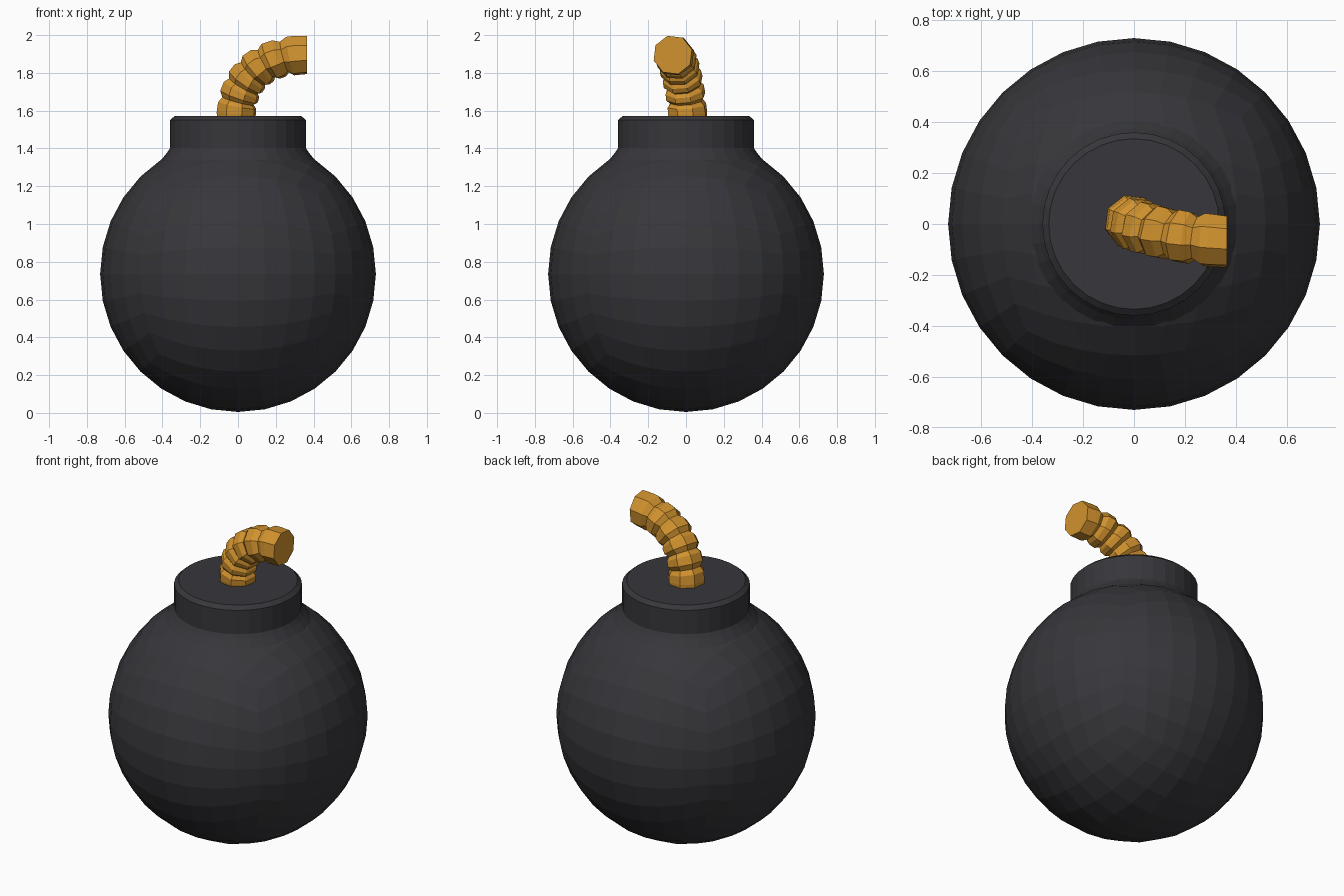
import bpy, bmesh, math
from mathutils import Vector

if "Cube" in bpy.data.objects:
    bpy.data.objects.remove(bpy.data.objects["Cube"])


def material(name, color):
    m = bpy.data.materials.new(name)
    m.diffuse_color = (*color, 1)
    m.use_nodes = True
    m.node_tree.nodes["Principled BSDF"].inputs["Base Color"].default_value = m.diffuse_color
    return m


def finish(name, bm, mat):
    bmesh.ops.recalc_face_normals(bm, faces=bm.faces)
    me = bpy.data.meshes.new(name)
    bm.to_mesh(me)
    bm.free()
    me.materials.append(mat)
    ob = bpy.data.objects.new(name, me)
    bpy.context.collection.objects.link(ob)
    return ob


def skin(bm, rings):
    # Bridge successive rings of vertices
    for a, b in zip(rings, rings[1:]):
        n = len(a)
        for i in range(n):
            j = (i + 1) % n
            bm.faces.new((a[i], a[j], b[j], b[i]))


iron = material("dark iron", (0.038, 0.037, 0.043))
rope = material("orange rope", (0.64, 0.29, 0.028))

# Round body: subdivided cube pushed out to a sphere
bm = bmesh.new()
bmesh.ops.create_cube(bm, size=2)
bmesh.ops.subdivide_edges(bm, edges=bm.edges[:], cuts=7, use_grid_fill=True)
for v in bm.verts:
    d = Vector([math.tan(math.pi / 4 * c) for c in v.co]).normalized()
    v.co = d * 0.73 + Vector((0, 0, 0.735))
finish("body", bm, iron)

# Neck: flared base, straight wall, chamfered rim and flat top
bm = bmesh.new()
rings = []
for r, z in [(0.41, 1.335), (0.375, 1.378), (0.36, 1.402), (0.36, 1.55), (0.335, 1.572)]:
    rings.append([bm.verts.new((r * math.cos(i * math.tau / 32), r * math.sin(i * math.tau / 32), z))
                  for i in range(32)])
skin(bm, rings)
bm.faces.new(rings[-1])
finish("neck", bm, iron)

# Fuse: beaded octagonal tube along a curved path
P = [Vector(p) for p in ((-0.01, 0.01, 1.56), (-0.01, 0.0, 1.75),
                         (0.10, -0.05, 1.895), (0.365, -0.07, 1.895))]


def path(t):
    s = 1 - t
    return P[0] * s**3 + P[1] * 3 * s * s * t + P[2] * 3 * s * t * t + P[3] * t**3


bm = bmesh.new()
rings = []
beads = 6
stations = []
for b in range(beads):
    stations += [(b, 0.088), (b + 0.28, 0.108), (b + 0.74, 0.106)]
stations[0] = (0, 0.105)
stations.append((beads, 0.105))
stations[-2] = (beads - 0.5, 0.108)
for k, r in stations:
    t = k / beads
    a = t * math.pi / 2
    tangent = Vector((math.sin(a), -0.2 * math.sin(2 * a), math.cos(a))).normalized()
    side = Vector((0, 1, 0))
    side = (side - tangent * side.dot(tangent)).normalized()
    up = tangent.cross(side)
    rings.append([bm.verts.new(path(t) + r * (side * math.cos(q) + up * math.sin(q)))
                  for q in [(i + 0.35) * math.tau / 8 for i in range(8)]])
skin(bm, rings)
bm.faces.new(rings[0])
bm.faces.new(rings[-1])
finish("fuse", bm, rope)
